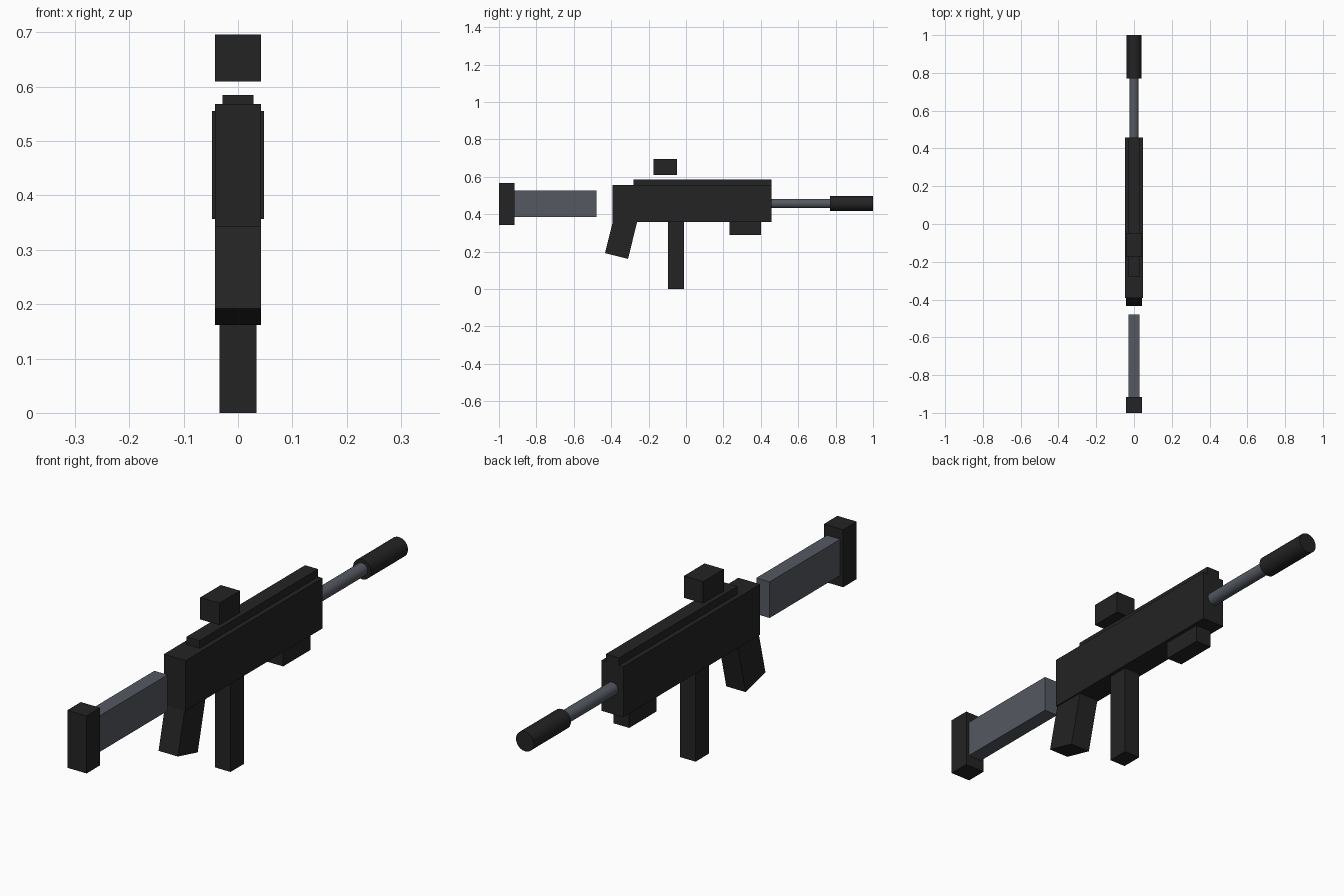
import bpy
import math

if "Cube" in bpy.data.objects:
    bpy.data.objects.remove(bpy.data.objects["Cube"])


def make_material(name, colour):
    mat = bpy.data.materials.new(name)
    mat.use_nodes = True
    mat.diffuse_color = colour
    mat.node_tree.nodes["Principled BSDF"].inputs["Base Color"].default_value = colour
    return mat


black = make_material("matte black", (0.017, 0.017, 0.017, 1))
steel = make_material("steel grey", (0.09, 0.1, 0.12, 1))


def box(name, mat, half_width, y, z, tilt=0):
    """Box centred on x = 0, spanning the y and z ranges, then tilted about x."""
    bpy.ops.mesh.primitive_cube_add(size=1, location=(0, sum(y) / 2, sum(z) / 2))
    obj = bpy.context.object
    obj.name = name
    obj.scale = (2 * half_width, y[1] - y[0], z[1] - z[0])
    bpy.ops.object.transform_apply(location=False, rotation=False, scale=True)
    obj.rotation_euler.x = tilt
    obj.data.materials.append(mat)


def tube(name, mat, radius, y, z):
    """Smooth cylinder lying along y."""
    bpy.ops.mesh.primitive_cylinder_add(
        vertices=24, radius=radius, depth=y[1] - y[0],
        location=(0, sum(y) / 2, z), rotation=(math.pi / 2, 0, 0))
    obj = bpy.context.object
    obj.name = name
    obj.data.materials.append(mat)
    bpy.ops.object.shade_smooth_by_angle()


# Main body and top rail
box("receiver", black, 0.0475, (-0.393, 0.457), (0.357, 0.555))
box("top_rail", black, 0.0285, (-0.28, 0.457), (0.53, 0.585))

# Floating sight
box("sight", black, 0.042, (-0.175, -0.047), (0.61, 0.696))

# Parts hanging below the body
box("magazine", black, 0.034, (-0.095, -0.011), (0, 0.4))
box("fore_block", black, 0.034, (0.232, 0.401), (0.29, 0.38))
box("grip", black, 0.042, (-0.405, -0.278), (0.173, 0.423), math.radians(-14))

# Rear stock, detached from the body
box("stock", steel, 0.029, (-0.93, -0.478), (0.385, 0.527))
box("butt_pad", black, 0.042, (-1, -0.916), (0.342, 0.568))

# Barrel and muzzle
tube("barrel", steel, 0.025, (0.4, 0.8), 0.457)
tube("muzzle", black, 0.039, (0.77, 1), 0.457)
